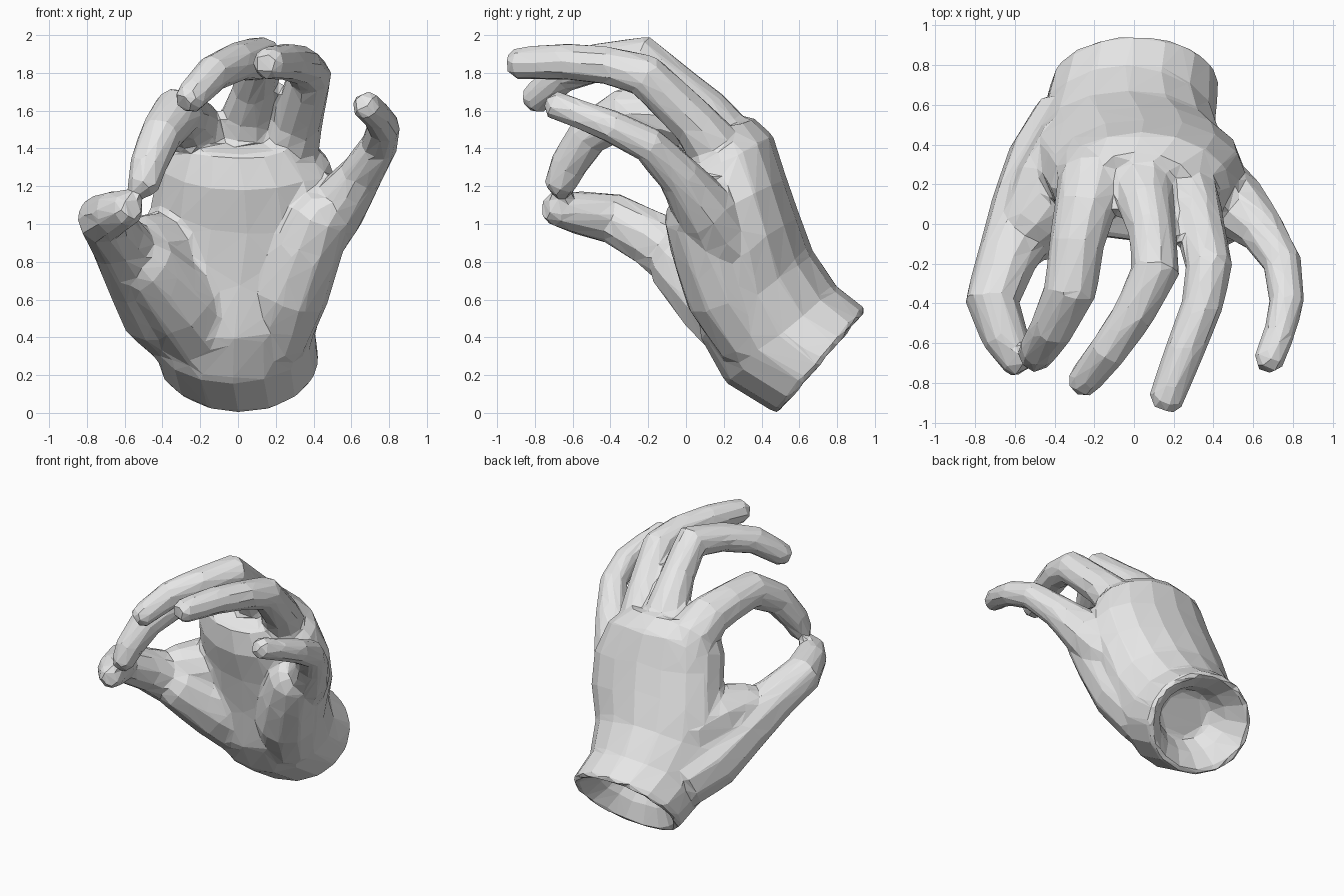
import bpy, bmesh, math
from mathutils import Vector

cube = bpy.data.objects.get("Cube")
if cube:
    bpy.data.objects.remove(cube, do_unlink=True)

bm = bmesh.new()


def loft(rings):
    """Skin a list of equally sized point rings and close both ends."""
    loops = [[bm.verts.new(p) for p in ring] for ring in rings]
    n = len(loops[0])
    for a, b in zip(loops, loops[1:]):
        for i in range(n):
            j = (i + 1) % n
            bm.faces.new((a[i], a[j], b[j], b[i]))
    bm.faces.new(loops[0][::-1])
    bm.faces.new(loops[-1])


def limb(path, sides=10):
    """Tapered tube along (x, y, z, radius) points with a rounded tip."""
    pts = [Vector(p[:3]) for p in path]
    radii = [p[3] for p in path]
    end = (pts[-1] - pts[-2]).normalized()
    pts.append(pts[-1] + end * radii[-1] * 0.55)
    radii.append(radii[-1] * 0.65)
    rings = []
    for i, (p, r) in enumerate(zip(pts, radii)):
        t = (pts[min(i + 1, len(pts) - 1)] - pts[max(i - 1, 0)]).normalized()
        u = Vector((1, 0, 0))
        u = (u - t * u.dot(t)).normalized()
        v = t.cross(u)
        angles = [math.tau * k / sides for k in range(sides)]
        rings.append([p + (u * math.cos(a) + v * math.sin(a)) * r for a in angles])
    loft(rings)


def section(fy, fz, by, bz, x0, x1, scale=1.0, depth=0.0, sides=16):
    """Oval slice of the palm from its front edge to its back edge."""
    centre = Vector(((x0 + x1) / 2, (fy + by) / 2, (fz + bz) / 2))
    across = Vector(((x1 - x0) / 2, 0, 0)) * scale
    through = Vector((0, (by - fy) / 2, (bz - fz) / 2)) * scale
    centre += across.cross(through).normalized() * depth
    angles = [math.tau * k / sides for k in range(sides)]
    return [centre + across * math.cos(a) + through * math.sin(a) for a in angles]


# Palm, starting from the floor of the hollow wrist
wrist = (0.49, -0.015, 0.965, 0.54, -0.42, 0.43)
loft([
    section(*wrist, scale=0.48, depth=0.25),
    section(*wrist, scale=0.64, depth=0.12),
    section(*wrist, scale=0.93),
    section(*wrist, scale=1.0, depth=0.02),
    section(0.21, 0.16, 0.80, 0.67, -0.47, 0.41),
    section(0.08, 0.39, 0.67, 0.86, -0.52, 0.46),
    section(0.04, 0.69, 0.60, 1.05, -0.51, 0.54),
    section(-0.02, 0.96, 0.53, 1.25, -0.46, 0.56),
    section(-0.09, 1.18, 0.46, 1.47, -0.42, 0.49),
    section(-0.08, 1.36, 0.35, 1.57, -0.34, 0.34),
])

# Heel of the palm below the little finger
limb([(0.17, 0.36, 0.40, 0.21), (0.27, 0.20, 0.65, 0.22),
      (0.36, 0.11, 0.88, 0.20), (0.44, 0.04, 1.06, 0.17)])

# Fleshy base of the thumb on the palm side
limb([(-0.17, 0.36, 0.42, 0.24), (-0.31, 0.17, 0.60, 0.23), (-0.50, -0.05, 0.80, 0.17)])

# Web from the back of the hand to the thumb
limb([(-0.27, 0.35, 0.78, 0.25), (-0.42, 0.16, 0.87, 0.21), (-0.54, -0.01, 0.90, 0.15)])

# Thumb
limb([(-0.29, 0.51, 0.46, 0.23), (-0.41, 0.30, 0.58, 0.24), (-0.53, 0.07, 0.76, 0.20),
      (-0.64, -0.18, 0.92, 0.155), (-0.715, -0.39, 1.03, 0.14),
      (-0.65, -0.57, 1.06, 0.12), (-0.58, -0.70, 1.08, 0.09)])

# Index finger
limb([(-0.19, 0.27, 1.25, 0.20), (-0.21, 0.20, 1.43, 0.18), (-0.25, 0.07, 1.53, 0.155),
      (-0.29, -0.10, 1.57, 0.14), (-0.32, -0.33, 1.59, 0.135), (-0.41, -0.52, 1.47, 0.115),
      (-0.48, -0.63, 1.30, 0.10), (-0.50, -0.67, 1.20, 0.085)])

# Middle finger
limb([(0.02, 0.27, 1.25, 0.20), (0.04, 0.20, 1.45, 0.175), (0.06, 0.09, 1.60, 0.14),
      (0.09, -0.04, 1.72, 0.12), (0.11, -0.23, 1.88, 0.125), (0.0, -0.45, 1.86, 0.105),
      (-0.13, -0.64, 1.80, 0.10), (-0.26, -0.80, 1.66, 0.085)])

# Ring finger
limb([(0.23, 0.24, 1.20, 0.18), (0.27, 0.17, 1.38, 0.16), (0.32, 0.04, 1.54, 0.13),
      (0.38, -0.22, 1.79, 0.12), (0.34, -0.42, 1.84, 0.105),
      (0.25, -0.65, 1.86, 0.10), (0.16, -0.89, 1.85, 0.09)])

# Little finger
limb([(0.38, 0.20, 0.92, 0.19), (0.52, 0.09, 1.08, 0.165), (0.65, -0.04, 1.26, 0.12),
      (0.75, -0.20, 1.42, 0.10), (0.77, -0.40, 1.52, 0.09),
      (0.73, -0.56, 1.58, 0.08), (0.675, -0.695, 1.63, 0.08)])

bmesh.ops.recalc_face_normals(bm, faces=bm.faces[:])
mesh = bpy.data.meshes.new("hand")
bm.to_mesh(mesh)
bm.free()
hand = bpy.data.objects.new("hand", mesh)
bpy.context.collection.objects.link(hand)
bpy.ops.object.select_all(action='DESELECT')
hand.select_set(True)
bpy.context.view_layer.objects.active = hand


def apply(kind, **settings):
    """Add a modifier with the given settings and apply it."""
    mod = hand.modifiers.new(kind.lower(), kind)
    for key, value in settings.items():
        setattr(mod, key, value)
    bpy.ops.object.modifier_apply(modifier=mod.name)


# Fuse the parts into one skin, soften the joins, then reduce to facets
apply('REMESH', mode='VOXEL', voxel_size=0.02)
apply('SMOOTH', factor=0.5, iterations=8)
apply('DECIMATE', ratio=min(1.0, 1800 / (2 * len(hand.data.polygons))))

# Plain grey surface, flat faces
grey = bpy.data.materials.new("light_grey")
grey.use_nodes = True
colour = (0.8, 0.8, 0.8, 1.0)
grey.diffuse_color = colour
grey.node_tree.nodes["Principled BSDF"].inputs["Base Color"].default_value = colour
hand.data.materials.clear()
hand.data.materials.append(grey)
for face in hand.data.polygons:
    face.use_smooth = False
    face.material_index = 0
